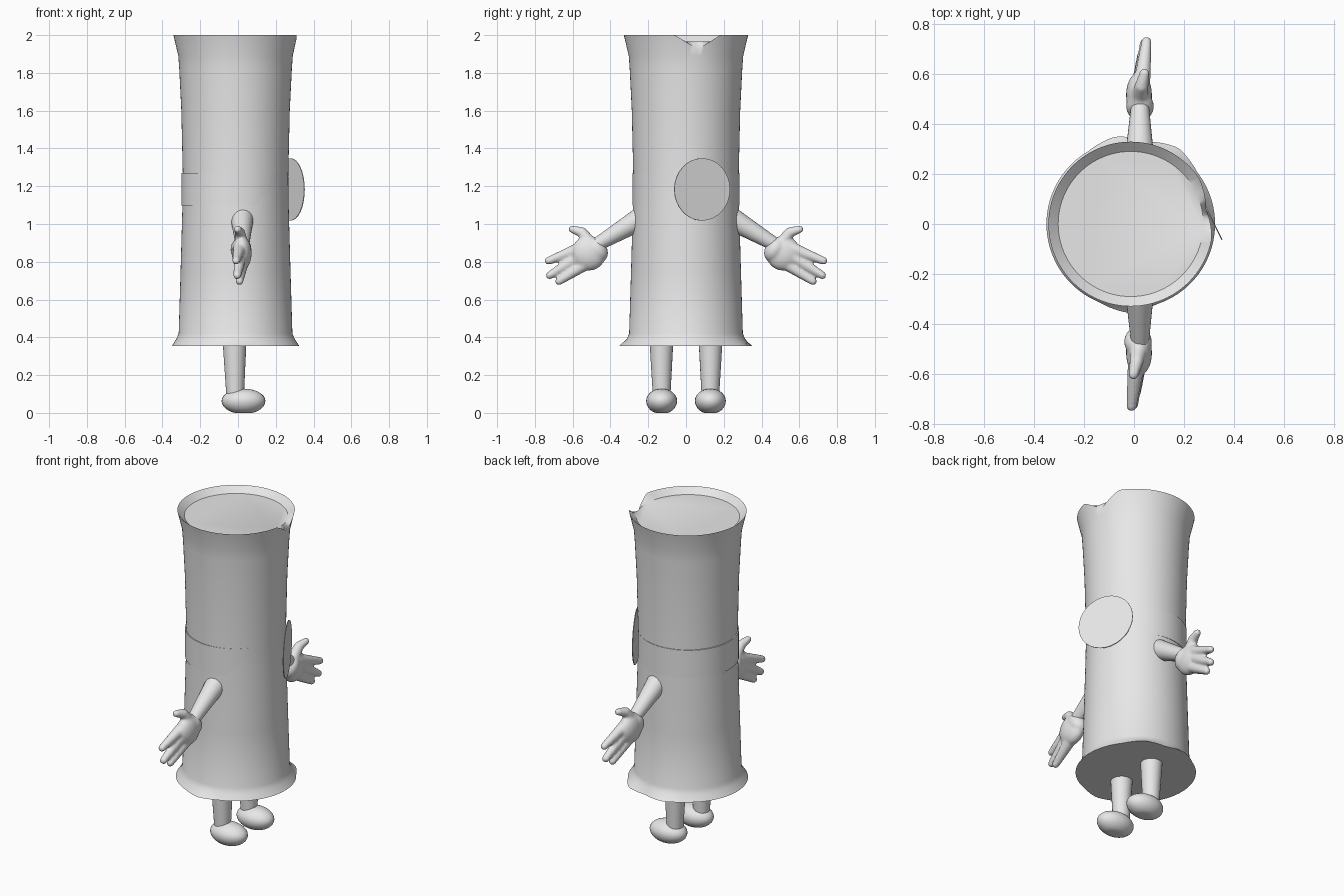
import bpy, bmesh, math
from mathutils import Vector, Matrix

if "Cube" in bpy.data.objects:
    bpy.data.objects.remove(bpy.data.objects["Cube"])

grey = bpy.data.materials.new("light grey")
grey.use_nodes = True
grey.diffuse_color = (0.8, 0.8, 0.8, 1)
grey.node_tree.nodes["Principled BSDF"].inputs["Base Color"].default_value = (0.8, 0.8, 0.8, 1)


def finish(name, bm, angle=40):
    bmesh.ops.recalc_face_normals(bm, faces=bm.faces)
    mesh = bpy.data.meshes.new(name)
    bm.to_mesh(mesh)
    bm.free()
    mesh.materials.append(grey)
    obj = bpy.data.objects.new(name, mesh)
    bpy.context.collection.objects.link(obj)
    bpy.ops.object.select_all(action='DESELECT')
    obj.select_set(True)
    bpy.context.view_layer.objects.active = obj
    bpy.ops.object.shade_smooth_by_angle(angle=math.radians(angle))
    return obj


def loft(name, rings):
    """Skin closed rings of points and cap both ends."""
    bm = bmesh.new()
    loops = [[bm.verts.new(p) for p in ring] for ring in rings]
    n = len(loops[0])
    for a, b in zip(loops, loops[1:]):
        for i in range(n):
            j = (i + 1) % n
            bm.faces.new((a[i], a[j], b[j], b[i]))
    bm.faces.new(loops[0])
    bm.faces.new(loops[-1])
    return finish(name, bm)


def tube(bm, a, b, ra, rb, caps=True, segments=24):
    """Tapered rod with round ends."""
    a, b = Vector(a), Vector(b)
    turn = (b - a).to_track_quat('Z', 'Y').to_matrix().to_4x4()
    bmesh.ops.create_cone(bm, cap_ends=True, segments=segments, radius1=ra, radius2=rb,
                          depth=(b - a).length, matrix=Matrix.Translation((a + b) / 2) @ turn)
    if caps:
        for p, r in ((a, ra), (b, rb)):
            ball(bm, p, (r, r, r))


def ball(bm, centre, size, turn=Matrix.Identity(4)):
    bmesh.ops.create_uvsphere(bm, u_segments=28, v_segments=16, radius=1,
                              matrix=Matrix.Translation(centre) @ turn @ Matrix.Diagonal((*size, 1)))


# Body: flared tube with a dipped rim at the front and an uneven hem
SEG = 96
CX = -0.013
angles = [2 * math.pi * i / SEG for i in range(SEG)]
profile = [(.337, .355), (.314, .39), (.301, .42), (.291, .75), (.281, 1.1), (.279, 1.25),
           (.287, 1.6), (.298, 1.82), (.303, 1.89)]


def ring(radius, z):
    return [(CX + radius * math.cos(a), radius * math.sin(a), z) for a in angles]


def hem(a):
    peaks = [(58, .022), (100, .018), (-92, .018)]
    return sum(h * max(0, 1 - abs(math.degrees(a - 2 * math.pi * (a > math.pi)) - c) / 20)
               for c, h in peaks)


def rim(radius):
    pts = []
    for a in angles:
        a = a - 2 * math.pi if a > math.pi else a
        dip = .077 * max(0, 1 - abs(a - .2) / .38)
        r = radius - dip * .28
        pts.append((CX + r * math.cos(a), r * math.sin(a), 2 - dip))
    return pts


bottom = [(CX + (profile[0][0] + hem(a)) * math.cos(a), (profile[0][0] + hem(a)) * math.sin(a),
           profile[0][1]) for a in angles]
loft("body", [bottom] + [ring(r, z) for r, z in profile[1:]] + [rim(.329), ring(.290, 1.965)])

# Belt band
belt = bmesh.new()
tube(belt, (-.017, 0, 1.098), (-.017, 0, 1.27), .2825, .2825, caps=False, segments=SEG)
finish("belt", belt)

# Round badge, turned slightly off the front
badge = bmesh.new()
centre, normal = Vector((.278, .085, 1.183)), Vector((.894, .447, 0))
tube(badge, centre - normal * .002, centre + normal * .002, .165, .165, caps=False, segments=32)
finish("badge", badge)

for side, s in (("left", 1), ("right", -1)):
    # Leg and foot
    leg = bmesh.new()
    tube(leg, (-.015, s * .129, .08), (-.018, s * .13, .36), .046, .062, caps=False)
    finish(side + "_leg", leg)
    foot = bmesh.new()
    ball(foot, (.029, s * .129, .064), (.116, .082, .064))
    for v in foot.verts:
        if v.co.z < .064:
            v.co.z = .064 - .064 * min(1, (.064 - v.co.z) / .058)
    finish(side + "_foot", foot, 60)

    # Arm
    arm = bmesh.new()
    tube(arm, (.022, s * .25, 1.022), (.024, s * .47, .892), .06, .036)
    finish(side + "_arm", arm, 60)

    # Hand: palm, three fingers and a thumb fused into one skin
    hand = bmesh.new()

    def at(x, y, z):
        return (.02 + s * x, s * y, z)

    slope = Matrix.Rotation(-s * math.radians(35), 4, 'X')
    ball(hand, at(0, .515, .845), (.052, .092, .092), slope)
    ball(hand, at(.004, .47, .865), (.056, .05, .07), slope)
    fingers = [((.01, .55, .875), (.03, .728, .805)),
               ((.006, .55, .835), (.024, .722, .728)),
               ((.0, .53, .79), (.012, .672, .697))]
    for a, b in fingers:
        tube(hand, at(*a), at(*b), .035, .021)
    tube(hand, at(.0, .50, .89), at(.01, .55, .955), .036, .028)
    tube(hand, at(.01, .55, .955), at(.022, .602, .972), .028, .02)
    obj = finish(side + "_hand", hand, 180)
    fuse = obj.modifiers.new("fuse", 'REMESH')
    fuse.mode = 'VOXEL'
    fuse.voxel_size = .008
    fuse.use_smooth_shade = True
    soften = obj.modifiers.new("soften", 'SMOOTH')
    soften.factor = .5
    soften.iterations = 5
